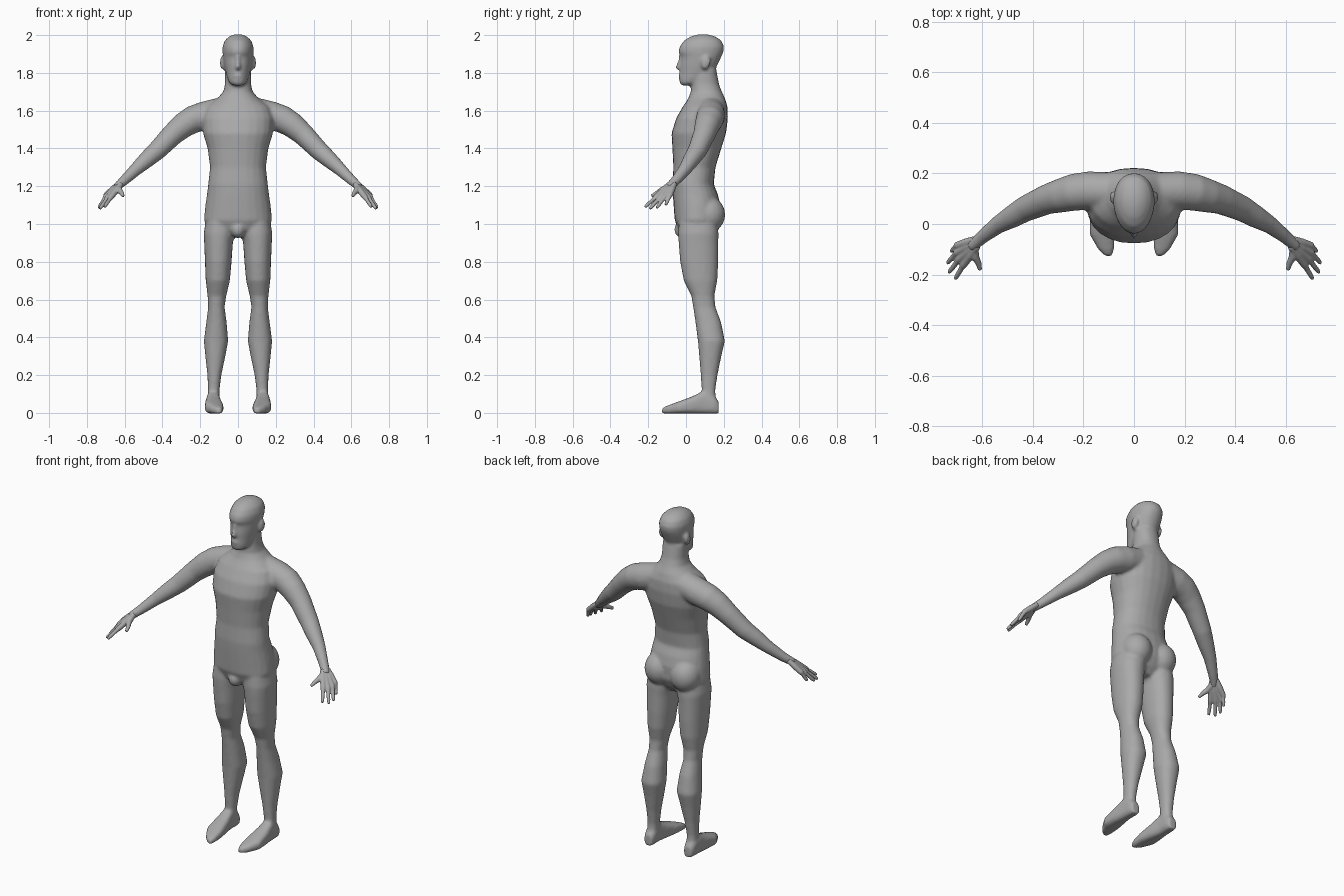
import bpy, bmesh, math
from mathutils import Vector, Matrix, Euler

cube = bpy.data.objects.get("Cube")
if cube:
    bpy.data.objects.remove(cube, do_unlink=True)

grey = bpy.data.materials.new("matte grey")
grey.use_nodes = True
GREY = (0.4, 0.4, 0.4, 1)
grey.diffuse_color = GREY
grey.node_tree.nodes["Principled BSDF"].inputs["Base Color"].default_value = GREY

SIDES = 24
X, Y, Z = Vector((1, 0, 0)), Vector((0, 1, 0)), Vector((0, 0, 1))


def loft(bm, rings, power=2.0, taper=0.0):
    """Closed skin through superellipse rings (centre, half axis u, half axis v)."""
    loops = []
    for c, u, v in rings:
        loop = []
        for i in range(SIDES):
            a = 2 * math.pi * i / SIDES
            ca, sa = math.cos(a), math.sin(a)
            cu = math.copysign(abs(ca) ** (2 / power), ca)
            sv = math.copysign(abs(sa) ** (2 / power), sa)
            cu *= 1 - taper * max(0, -sv)
            loop.append(bm.verts.new(c + u * cu + v * sv))
        loops.append(loop)
    for a, b in zip(loops, loops[1:]):
        for i in range(SIDES):
            j = (i + 1) % SIDES
            bm.faces.new((a[i], a[j], b[j], b[i]))
    bm.faces.new(loops[0][::-1])
    bm.faces.new(loops[-1])


def column(bm, rows, power=2.0, taper=0.0, side=1):
    """Upright loft from rows of (z, x min, x max, y front, y back)."""
    loft(bm, [(Vector((side * (a + b) / 2, (f + k) / 2, z)),
               X * (b - a) / 2, Y * (k - f) / 2) for z, a, b, f, k in rows], power, taper)


def tube(bm, points):
    """Round limb through points of (position, radius)."""
    rings = []
    for i, (p, r) in enumerate(points):
        t = points[min(i + 1, len(points) - 1)][0] - points[max(i - 1, 0)][0]
        u = t.cross(Z).normalized()
        rings.append((p, u * r, t.cross(u).normalized() * r))
    loft(bm, rings)


def ball(bm, centre, radii, tilt=0.0):
    m = Matrix.LocRotScale(Vector(centre), Euler((tilt, 0, 0)), Vector(radii))
    bmesh.ops.create_uvsphere(bm, u_segments=20, v_segments=12, radius=1, matrix=m)


def finish(bm, name, voxel, passes):
    """Fuse the overlapping parts into one smooth skin."""
    bmesh.ops.recalc_face_normals(bm, faces=bm.faces[:])
    me = bpy.data.meshes.new(name)
    bm.to_mesh(me)
    bm.free()
    me.materials.append(grey)
    ob = bpy.data.objects.new(name, me)
    bpy.context.scene.collection.objects.link(ob)
    bpy.context.view_layer.objects.active = ob
    fuse = ob.modifiers.new("fuse", 'REMESH')
    fuse.mode = 'VOXEL'
    fuse.voxel_size = voxel
    fuse.use_smooth_shade = True
    soft = ob.modifiers.new("soften", 'SMOOTH')
    soft.factor = 0.5
    soft.iterations = passes
    for mod in ("fuse", "soften"):
        bpy.ops.object.modifier_apply(modifier=mod)
    if not ob.data.materials:
        ob.data.materials.append(grey)
    for p in ob.data.polygons:
        p.use_smooth = True
        p.material_index = 0


body = bmesh.new()

# Torso and neck: z, half width, front, back
torso = [(.93, .06, 0, .12), (.97, .15, -.04, .155), (1.02, .181, -.06, .18),
         (1.1, .173, -.066, .182), (1.16, .164, -.07, .168), (1.21, .158, -.072, .147),
         (1.3, .148, -.067, .156), (1.4, .161, -.072, .187), (1.48, .185, -.077, .212),
         (1.56, .19, -.052, .222), (1.62, .17, -.018, .22), (1.665, .11, .012, .207),
         (1.7, .078, .025, .19), (1.74, .069, .028, .175), (1.82, .068, .04, .16)]
column(body, [(z, -w, w, f, b) for z, w, f, b in torso], 2.2)
ball(body, (0, -.015, .97), (.04, .048, .045))

# Head: z, half width, front, back
head = [(1.733, .025, -.022, .02), (1.747, .046, -.034, .06), (1.77, .056, -.037, .11),
        (1.8, .064, -.033, .145), (1.84, .073, -.032, .166), (1.885, .08, -.027, .187),
        (1.91, .082, -.04, .198), (1.94, .082, -.034, .202), (1.972, .07, -.01, .187),
        (1.993, .047, .025, .155), (2.004, .02, .065, .115)]
column(body, [(z, -w, w, f, b) for z, w, f, b in head], 2.2, .15)

# Nose and lips
column(body, [(1.818, -.014, .014, -.05, .0), (1.828, -.016, .016, -.058, .0),
              (1.86, -.011, .011, -.045, .0), (1.9, -.011, .011, -.036, .0)])
ball(body, (0, -.027, 1.785), (.026, .014, .012))

legs = [(1.05, .02, .165, -.035, .16), (.95, .017, .182, -.042, .172),
        (.9, .027, .179, -.039, .171), (.8, .034, .175, -.031, .171),
        (.7, .043, .171, -.012, .166), (.62, .062, .161, .028, .15),
        (.56, .071, .158, .038, .156), (.48, .06, .168, .05, .186),
        (.38, .052, .181, .063, .206), (.3, .067, .173, .07, .187),
        (.2, .088, .162, .078, .167), (.12, .098, .159, .083, .155),
        (.05, .1, .162, .07, .16)]

# Foot: y, inner x, outer x, top
foot = [(-.126, .086, .116, .026), (-.1, .079, .142, .038), (-.04, .076, .176, .06),
        (.03, .086, .174, .086), (.09, .097, .167, .115), (.15, .098, .163, .09),
        (.173, .106, .154, .06)]

# Arm: x, y, z, radius
arm = [(.09, .13, 1.595, .075), (.18, .132, 1.572, .076), (.24, .125, 1.553, .073),
       (.29, .112, 1.522, .067), (.345, .097, 1.475, .059), (.43, .06, 1.388, .051),
       (.48, .03, 1.344, .045), (.54, -.005, 1.29, .035), (.6, -.052, 1.233, .027),
       (.645, -.092, 1.194, .022)]

for s in (1, -1):
    column(body, legs, 2.2, 0, s)
    loft(body, [(Vector((s * (a + b) / 2, y, top / 2 - .002)), X * (b - a) / 2,
                 Z * (top / 2 + .002)) for y, a, b, top in foot], 3)
    tube(body, [(Vector((s * x, y, z)), r) for x, y, z, r in arm])
    # Buttock and ear
    ball(body, (s * .085, .118, 1.05), (.085, .09, .095))
    ball(body, (s * .083, .105, 1.853), (.013, .025, .036), -.25)

finish(body, "body", .009, 5)

# Hands: knuckle and tip of each finger, from little finger to index
fingers = [((.700, -.085, 1.152), (.722, -.108, 1.1)),
           ((.701, -.113, 1.143), (.738, -.155, 1.085)),
           ((.691, -.139, 1.139), (.732, -.192, 1.08)),
           ((.673, -.160, 1.141), (.707, -.217, 1.09))]
wrist = Vector((.625, -.075, 1.212))
across = Vector((-.35, -.94, -.12))

for s, side in ((1, "left"), (-1, "right")):
    hand = bmesh.new()
    flip = lambda p: Vector((s * p[0], p[1], p[2]))
    for i, (knuckle, tip) in enumerate(fingers):
        start = wrist + across * (i - 1.5) * .009
        k, t = Vector(knuckle), Vector(tip)
        path = [(start, .015), (start.lerp(k, .5), .0165), (k, .0145),
                (k.lerp(t, .25), .0105), (k.lerp(t, .8), .0095), (t, .007)]
        tube(hand, [(flip(p), r) for p, r in path])
    thumb = [((.632, -.09, 1.2), .017), ((.628, -.13, 1.178), .016),
             ((.615, -.155, 1.163), .012), ((.608, -.182, 1.148), .008)]
    tube(hand, [(flip(p), r) for p, r in thumb])
    finish(hand, side + "_hand", .004, 3)
